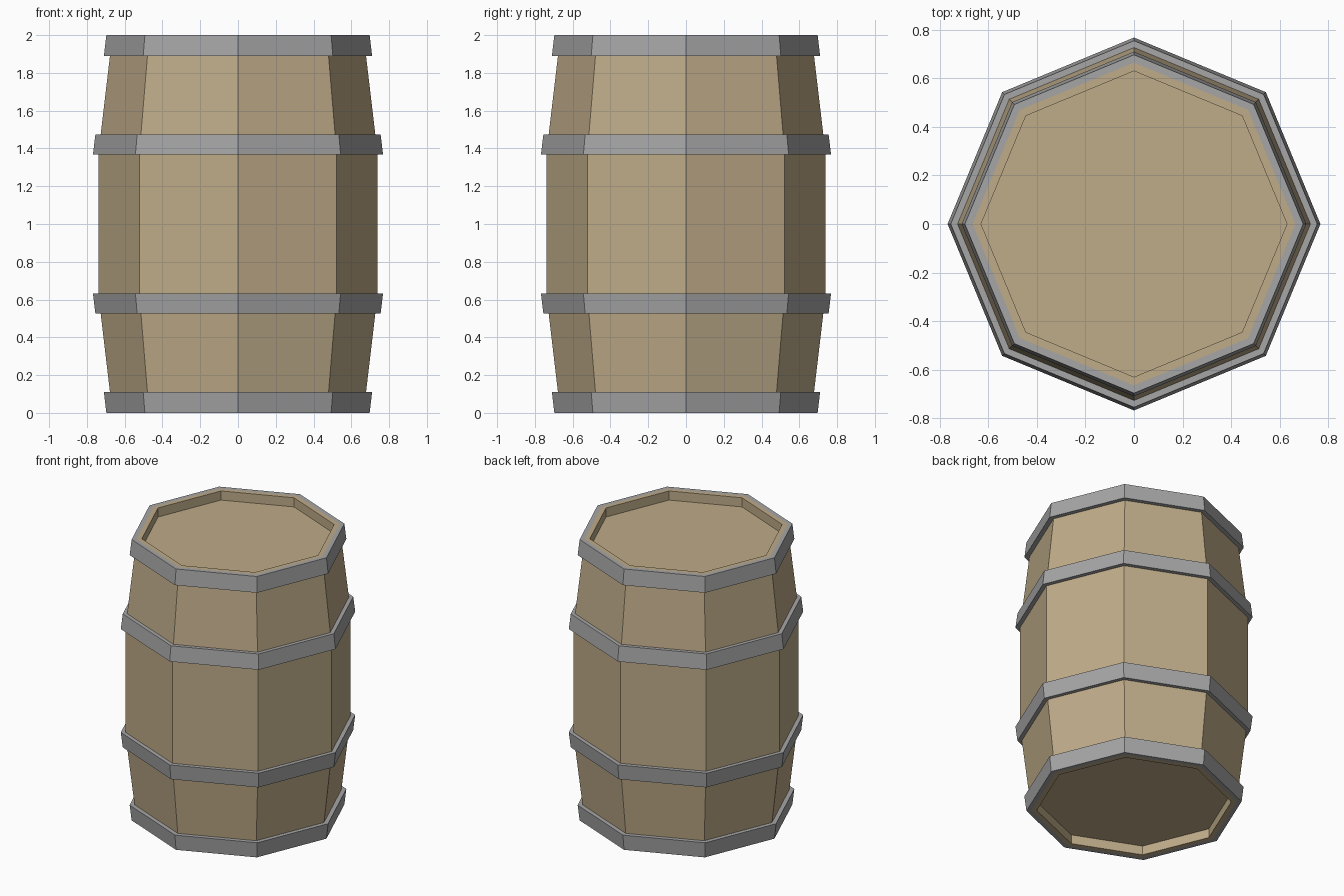
import bpy, bmesh
from math import cos, sin, pi

if "Cube" in bpy.data.objects:
    bpy.data.objects.remove(bpy.data.objects["Cube"])

SIDES = 8


def material(name, rgb):
    m = bpy.data.materials.new(name)
    m.diffuse_color = (*rgb, 1)
    m.use_nodes = True
    m.node_tree.nodes["Principled BSDF"].inputs["Base Color"].default_value = m.diffuse_color
    return m


def lathe(name, profile, mat, closed=False):
    """Revolve an (r, z) profile into flat eight-sided rings; cap open ends."""
    bm = bmesh.new()
    rings = [[bm.verts.new((r * cos(2 * pi * i / SIDES), r * sin(2 * pi * i / SIDES), z))
              for i in range(SIDES)] for r, z in profile]
    pairs = list(zip(rings, rings[1:]))
    if closed:
        pairs.append((rings[-1], rings[0]))
    else:
        bm.faces.new(rings[0])
        bm.faces.new(rings[-1])
    for a, b in pairs:
        for i in range(SIDES):
            j = (i + 1) % SIDES
            bm.faces.new((a[i], a[j], b[j], b[i]))
    bmesh.ops.recalc_face_normals(bm, faces=bm.faces)
    mesh = bpy.data.meshes.new(name)
    bm.to_mesh(mesh)
    bm.free()
    mesh.materials.append(mat)
    obj = bpy.data.objects.new(name, mesh)
    bpy.context.collection.objects.link(obj)


wood = material("wood", (0.52, 0.41, 0.25))
iron = material("iron", (0.38, 0.38, 0.38))

# Staved body with recessed lids at both ends
lower = [(0.63, 0.065), (0.63, 0), (0.665, 0), (0.738, 0.62)]
upper = [(r, 2 - z) for r, z in reversed(lower)]
lathe("barrel_body", lower + upper, wood)

# Hoops: (name, bottom z, top z, outer r bottom/top, inner r bottom/top)
hoops = [
    ("bottom", 0.0, 0.11, 0.697, 0.71, 0.665, 0.677),
    ("lower_middle", 0.525, 0.632, 0.755, 0.768, 0.722, 0.735),
]
for name, z0, z1, o0, o1, i0, i1 in hoops:
    ring = [(i0, z0), (o0, z0), (o1, z1), (i1, z1)]
    lathe(name + "_hoop", ring, iron, closed=True)
    # Mirrored partner in the upper half
    top_name = {"bottom": "top", "lower_middle": "upper_middle"}[name]
    lathe(top_name + "_hoop", [(r, 2 - z) for r, z in ring], iron, closed=True)
